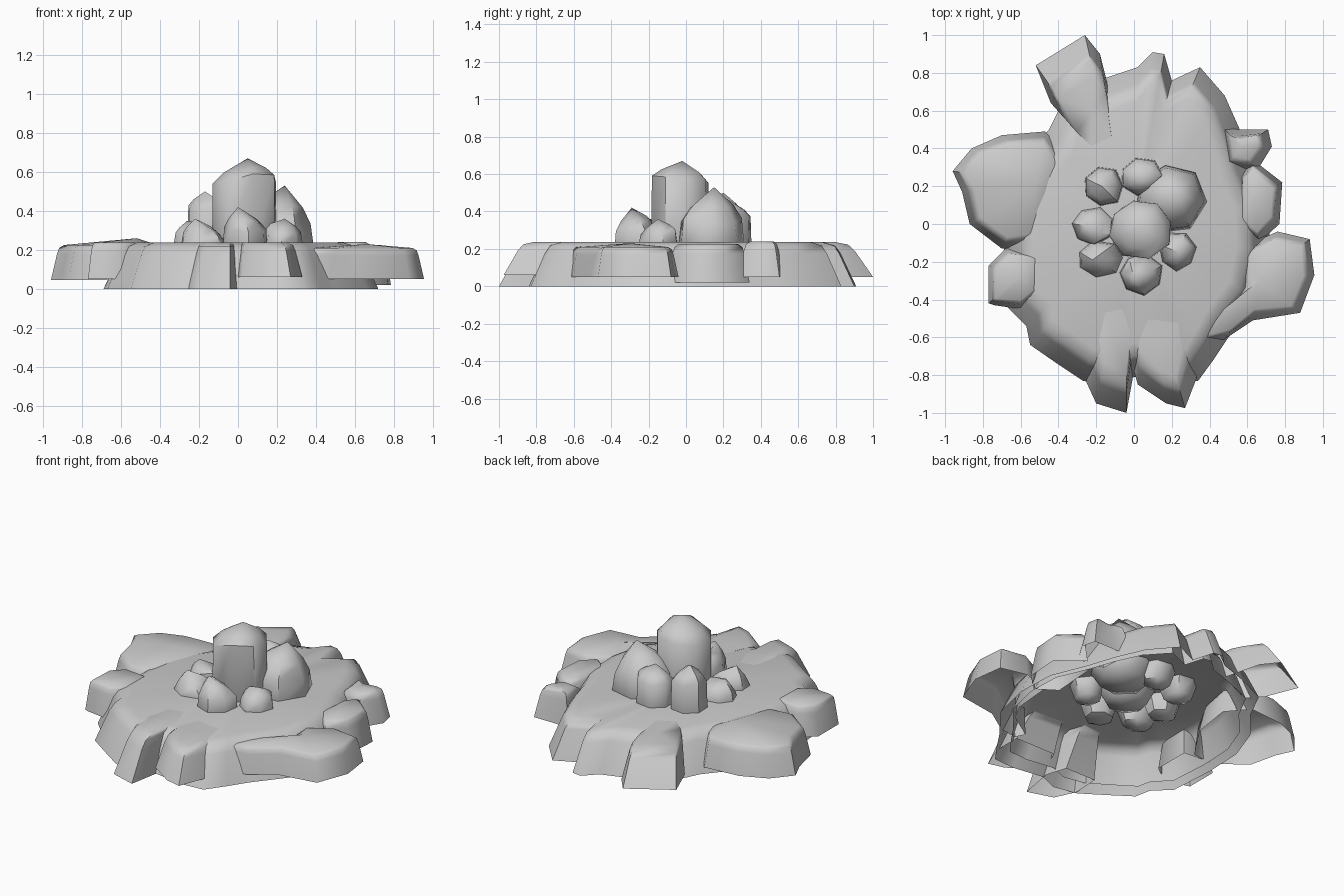
import bpy, bmesh, math, random
from mathutils import Vector
random.seed(4)


def finish(name, bm, angle):
    me = bpy.data.meshes.new(name)
    bm.to_mesh(me)
    bm.free()
    for p in me.polygons:
        p.use_smooth = True
    me.set_sharp_from_angle(angle=math.radians(angle))
    ob = bpy.data.objects.new(name, me)
    bpy.context.collection.objects.link(ob)
    return ob


def skin(bm, rings):
    # join successive rings of vertices (counter-clockwise, going up)
    for a, b in zip(rings, rings[1:]):
        n = len(a)
        for i in range(n):
            j = (i + 1) % n
            bm.faces.new((a[i], a[j], b[j], b[i]))


def fan(bm, ring, tip):
    for i in range(len(ring)):
        bm.faces.new((ring[i], ring[(i + 1) % len(ring)], tip))


def slab(name, outline, zb, zt, inset, hub, rise=0.0, aim=None):
    # open-bottomed rock shell: sloping wall, rounded shoulder, flat top
    pts = [Vector(p) for p in outline]
    if sum(a.cross(b) for a, b in zip(pts, pts[1:] + pts[:1])) < 0:
        pts.reverse()
    h = Vector(hub)
    g = Vector(aim or hub)
    bm = bmesh.new()
    rings = []
    for k, f in ((0, 0), (0.7, 0.75), (0.95, 0.92), (1.5, 1.0)):
        ring = []
        for p in pts:
            d = g - p
            q = p + d.normalized() * min(inset * k, d.length * 0.6)
            if aim:
                q += (h - p).normalized() * 0.025 * k
            ring.append(bm.verts.new((q.x, q.y, zb + (zt - zb) * f)))
        rings.append(ring)
    skin(bm, rings)
    fan(bm, rings[-1], bm.verts.new((h.x, h.y, zt + rise)))
    return finish(name, bm, 60)


def boulder(name, c, rx, ry, shoulder, tip, sides=6, flare=1.0):
    # standing stone: rounded foot below the plateau, straight body, faceted peak
    bm = bmesh.new()
    rings = []
    base = 0.13
    rot = random.random()
    jit = [random.uniform(0.97, 1.09) for _ in range(sides)]
    tilt = [random.uniform(-0.03, 0.03) for _ in range(sides)]
    for z0, s in ((base, 0.72), (0.22, 1.0), (shoulder, flare)):
        ring = []
        for i in range(sides):
            a = math.tau * i / sides + rot
            z = z0 + (z0 == shoulder) * tilt[i]
            ring.append(bm.verts.new((c[0] + math.cos(a) * rx * s * jit[i],
                                      c[1] + math.sin(a) * ry * s * jit[i], z)))
        rings.append(ring)
    # bevel ring leaning towards the peak
    t = Vector(tip)
    rings.append([])
    for v in rings[2]:
        q = v.co.lerp(t, 0.3)
        q.z = v.co.z + (t.z - v.co.z) * 0.42
        rings[3].append(bm.verts.new(q))
    skin(bm, rings)
    fan(bm, rings[-1], bm.verts.new(t))
    fan(bm, list(reversed(rings[0])), bm.verts.new((c[0], c[1], 0.1)))
    return finish(name, bm, 50)


# Main plateau
rim = [
    (0.71, 0.1), (0.72, -0.15), (0.66, -0.4), (0.5, -0.6), (0.46, -0.66), (0.42, -0.72),
    (0.34, -0.83), (0.2, -0.84), (0, -0.81), (-0.12, -0.86), (-0.27, -0.83), (-0.42, -0.73),
    (-0.55, -0.64), (-0.57, -0.54), (-0.67, -0.44), (-0.69, -0.15), (-0.68, 0.1),
    (-0.6, 0.32), (-0.45, 0.5), (-0.36, 0.68), (-0.16, 0.77), (0.02, 0.83), (0.1, 0.91),
    (0.16, 0.9), (0.2, 0.76), (0.35, 0.83), (0.48, 0.68), (0.56, 0.5), (0.62, 0.32)]
slab("plateau", rim, 0.0, 0.237, 0.12, (0, 0))

# Second layer of rock tucked under the plateau
slab("under_ledge", [(x * 0.92, y * 0.88) for x, y in rim], 0.015, 0.225, 0.08, (0, 0))

# Rocks around the rim, reaching into the plateau
slab("rim_rock_right", [
    (0.76, -0.04), (0.93, -0.08), (0.955, -0.27), (0.88, -0.47), (0.63, -0.51), (0.48, -0.61),
    (0.36, -0.63), (0.33, -0.57), (0.5, -0.46), (0.56, -0.35), (0.58, -0.12)],
    0.05, 0.21, 0.04, (0.66, -0.3), 0.02)
slab("rim_rock_left", [
    (-0.96, 0.28), (-0.86, 0.4), (-0.7, 0.47), (-0.47, 0.49), (-0.36, 0.36), (-0.4, 0.1),
    (-0.55, -0.12), (-0.7, -0.13), (-0.87, 0.0), (-0.91, 0.17)],
    0.045, 0.225, 0.045, (-0.52, 0.22), 0.035)
slab("rim_rock_back_left", [
    (-0.52, 0.84), (-0.26, 1.0), (-0.18, 0.9), (-0.12, 0.66), (-0.36, 0.55), (-0.44, 0.64)],
    0.05, 0.238, 0.12, (-0.22, 0.6), 0, (0, 0))
slab("rim_rock_side_a", [
    (0.63, 0.34), (0.785, 0.22), (0.77, 0.0), (0.66, -0.1), (0.54, -0.02), (0.56, 0.27)],
    0.02, 0.225, 0.04, (0.63, 0.12))
slab("rim_rock_side_b", [
    (0.55, 0.5), (0.71, 0.5), (0.73, 0.41), (0.65, 0.28), (0.48, 0.3), (0.46, 0.52)],
    0.05, 0.24, 0.05, (0.57, 0.41))
slab("rim_rock_left_front", [
    (-0.74, -0.43), (-0.77, -0.42), (-0.77, -0.22), (-0.68, -0.13), (-0.5, -0.15),
    (-0.5, -0.38), (-0.6, -0.45)], 0.05, 0.238, 0.03, (-0.6, -0.28))
slab("rim_rock_front_right", [
    (0.0, -0.78), (0.02, -0.85), (0.17, -0.95), (0.27, -0.975), (0.33, -0.82), (0.33, -0.65),
    (0.05, -0.65)], 0.06, 0.238, 0.09, (0.15, -0.62), 0, (0, 0))
slab("rim_rock_front_left", [
    (0.0, -0.78), (-0.04, -1.0), (-0.2, -0.95), (-0.26, -0.82), (-0.25, -0.65),
    (-0.04, -0.65)], 0.0, 0.238, 0.12, (-0.12, -0.6), 0, (0, 0))

# Standing stones: name, centre, radii, shoulder height, peak, sides, top flare
for args in (
    ("stone_main", (0.035, -0.025), 0.17, 0.155, 0.565, (0.05, -0.02, 0.67), 8, 0.98),
    ("stone_back_right", (0.19, 0.135), 0.185, 0.18, 0.36, (0.24, 0.15, 0.53), 7, 0.92),
    ("stone_back", (0.04, 0.25), 0.11, 0.1, 0.38, (0.05, 0.23, 0.46), 7, 0.95),
    ("stone_left_back", (-0.16, 0.2), 0.105, 0.105, 0.42, (-0.17, 0.2, 0.5), 7, 0.95),
    ("stone_left", (-0.22, -0.01), 0.115, 0.1, 0.29, (-0.26, -0.01, 0.35), 7, 0.9),
    ("stone_left_front", (-0.18, -0.185), 0.125, 0.095, 0.27, (-0.22, -0.19, 0.36), 7, 0.9),
    ("stone_front", (0.035, -0.265), 0.115, 0.11, 0.32, (0.0, -0.29, 0.42), 7, 0.95),
    ("stone_right_front", (0.23, -0.14), 0.1, 0.105, 0.29, (0.24, -0.15, 0.36), 7, 0.9),
):
    boulder(*args)
